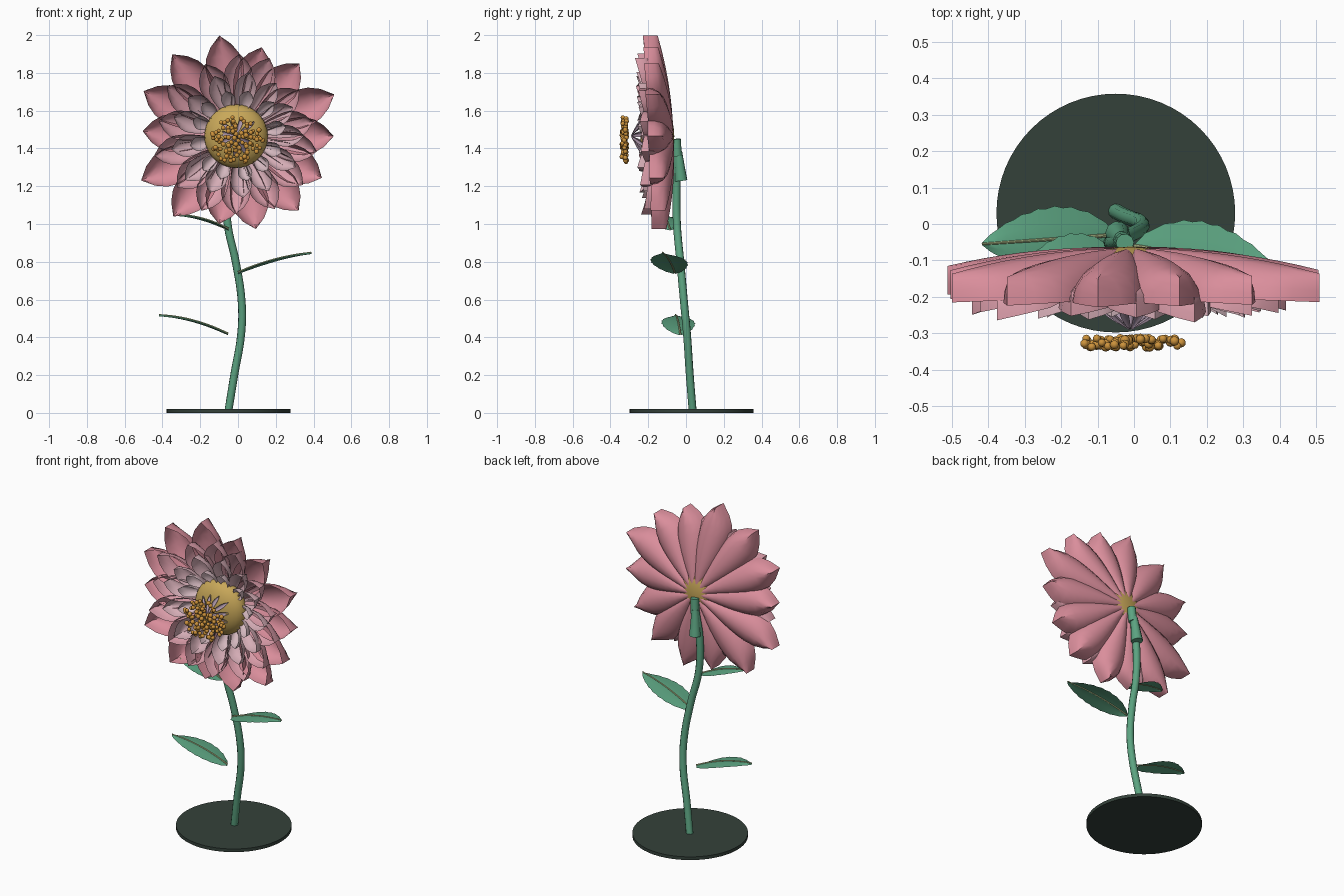
import bpy, bmesh, math, random
from mathutils import Vector, Matrix

if "Cube" in bpy.data.objects:
    bpy.data.objects.remove(bpy.data.objects["Cube"])

random.seed(4)
CX, CZ = -0.01, 1.465            # flower centre


def mat(name, c):
    m = bpy.data.materials.new(name)
    m.diffuse_color = (*c, 1)
    m.use_nodes = True
    m.node_tree.nodes["Principled BSDF"].inputs["Base Color"].default_value = m.diffuse_color
    return m


PINK = mat("pink", (0.70, 0.27, 0.33))
ROSE = mat("light rose", (0.69, 0.33, 0.39))
PALE = mat("pale pink", (0.67, 0.42, 0.47))
BLUSH = mat("faint blush", (0.66, 0.48, 0.52))
MAUVE = mat("mauve", (0.42, 0.31, 0.41))
YELLOW = mat("yellow", (0.58, 0.39, 0.10))
ORANGE = mat("amber", (0.61, 0.29, 0.045))
GREEN = mat("leaf green", (0.107, 0.37, 0.22))
VEIN = mat("pale vein", (0.46, 0.54, 0.27))
DARK = mat("dark green", (0.034, 0.053, 0.042))


def finish(name, bm, material, angle=40):
    me = bpy.data.meshes.new(name)
    bm.to_mesh(me)
    bm.free()
    ob = bpy.data.objects.new(name, me)
    bpy.context.collection.objects.link(ob)
    me.materials.append(material)
    bpy.ops.object.select_all(action='DESELECT')
    ob.select_set(True)
    bpy.context.view_layer.objects.active = ob
    bpy.ops.object.shade_smooth_by_angle(angle=math.radians(angle))
    return ob


def grid(bm, rows):
    """Skin a list of point rows with quads."""
    vs = [[bm.verts.new(p) for p in row] for row in rows]
    for a, b in zip(vs, vs[1:]):
        for i in range(len(a) - 1):
            bm.faces.new((a[i], a[i + 1], b[i + 1], b[i]))


def tube(name, points, radii, material, sides=12):
    cu = bpy.data.curves.new(name, 'CURVE')
    cu.dimensions = '3D'
    cu.bevel_depth = 1.0
    cu.bevel_resolution = sides // 4
    cu.use_fill_caps = True
    cu.resolution_u = 5
    sp = cu.splines.new('BEZIER')
    sp.bezier_points.add(len(points) - 1)
    for bp, p, r in zip(sp.bezier_points, points, radii):
        bp.co, bp.radius = p, r
        bp.handle_left_type = bp.handle_right_type = 'AUTO'
    tmp = bpy.data.objects.new(name, cu)
    bpy.context.collection.objects.link(tmp)
    bpy.context.view_layer.update()
    bm = bmesh.new()
    me = tmp.to_mesh()
    bm.from_mesh(me)
    tmp.to_mesh_clear()
    bpy.data.objects.remove(tmp)
    return finish(name, bm, material)


def petal(bm, ang, r0, r1, width, y0, lift, depth, power=2):
    """Boat-shaped petal: keel at the back, sides meeting in an upright prow."""
    ca, sa = math.cos(ang), math.sin(ang)
    rows = []
    n = 9
    for i in range(n + 1):
        t = i / n
        r = r0 + (r1 - r0) * t
        rise = math.sin(math.pi / 2 * min(t / 0.66, 1)) ** 1.3
        taper = 1 if t < 0.66 else math.cos(math.pi / 2 * (t - 0.66) / 0.34) ** 0.8
        w = width * (0.2 + 0.8 * rise) * taper
        d = depth * (0.3 + 0.7 * rise) * (1 - 0.25 * max(0, t - 0.66) / 0.34)
        keel = y0 - lift * t ** power
        row = []
        for j in range(9):
            th = math.pi / 2 * (j / 4 - 1)
            s, y = w * math.sin(th), keel - d * (1 - math.cos(th))
            dz = r * sa + s * ca
            # the head leans slightly forward at the top
            row.append((CX + r * ca - s * sa, y - 0.045 * dz, CZ + dz))
        rows.append(row)
    grid(bm, rows)


# Base disc
bm = bmesh.new()
bmesh.ops.create_cone(bm, cap_ends=True, segments=64, radius1=0.328, radius2=0.328,
                      depth=0.02, matrix=Matrix.Translation((-0.05, 0.03, 0.01)))
finish("base_disc", bm, DARK)

# Stem and the neck behind the flower
tube("stem", [(-0.05, 0.035, 0.015), (-0.02, 0.02, 0.2), (0.017, 0.005, 0.42), (0.02, -0.01, 0.58),
              (-0.012, -0.03, 0.8), (-0.055, -0.048, 1.0), (-0.06, -0.05, 1.2), (-0.035, -0.045, 1.38)],
     [0.021, 0.021, 0.021, 0.021, 0.021, 0.021, 0.022, 0.022], GREEN)
tube("neck_collar", [(-0.045, -0.026, 1.23), (-0.04, -0.034, 1.31), (-0.035, -0.04, 1.385)],
     [0.034, 0.027, 0.02], GREEN)
tube("neck_top", [(-0.03, -0.046, 1.36), (-0.025, -0.052, 1.45)], [0.025, 0.025], GREEN)


# Leaves: arched blades with a thin vein
def leaf(name, start, end, arch, half):
    a, b = Vector(start), Vector(end)
    side = (b - a).cross(Vector((0, 0, 1))).normalized()
    if side.y < 0:
        side = -side
    n = 16
    rows, mid = [], []
    for i in range(n + 1):
        t = i / n
        p = a.lerp(b, t) + Vector((0, 0, arch * 4 * t * (1 - t)))
        mid.append(p)
        w = half * max(0.03, math.sin(math.pi * t ** 0.85) ** 0.75 if 0 < t < 1 else 0)
        w *= 1 + (0.04 if i % 2 else -0.02)
        rows.append([p + side * w * s - Vector((0, 0, 0.009 * abs(s))) for s in (-1, -0.5, 0, 0.5, 1)])
    bm = bmesh.new()
    grid(bm, rows)
    bmesh.ops.recalc_face_normals(bm, faces=bm.faces)
    if sum(f.normal.z for f in bm.faces) < 0:
        bmesh.ops.reverse_faces(bm, faces=bm.faces)
    finish(name, bm, GREEN)
    tube(name + "_vein", mid[::4], [0.0055, 0.005, 0.0045, 0.004, 0.0035], VEIN, 8)


leaf("lower_leaf", (-0.052, -0.03, 0.42), (-0.418, -0.055, 0.52), 0.02, 0.087)
leaf("middle_leaf", (0.0, -0.06, 0.745), (0.388, -0.125, 0.85), 0.016, 0.095)
leaf("upper_leaf", (-0.05, -0.085, 0.975), (-0.31, -0.125, 1.05), 0.015, 0.075)

# Outer petals: hand-placed angle in degrees and tip radius
outer = [(99.5, .54), (74, .49), (49, .51), (23, .565), (0, .517), (-26, .505), (-50, .515),
         (-78, .503), (-101, .474), (-128, .54), (-155, .555), (177, .495), (154, .545), (128, .55)]
bm = bmesh.new()
for deg, r in outer:
    petal(bm, math.radians(deg), 0.048, r, 0.1, -0.066, 0.06, 0.105)
finish("outer_petals", bm, PINK)

# Inner rings: name, count, root radius, tip radius, half width, keel position, lift, depth, colour
rings = [("second_petals", 14, 0.08, 0.435, 0.078, -0.09, 0.095, 0.085, ROSE),
         ("third_petals", 13, 0.10, 0.34, 0.057, -0.115, 0.09, 0.07, PALE),
         ("fourth_petals", 12, 0.125, 0.255, 0.038, -0.135, 0.075, 0.055, BLUSH)]
for k, (name, count, r0, r, w, y0, lift, d, m) in enumerate(rings):
    bm = bmesh.new()
    for i in range(count):
        ang = math.tau * (i + 0.5 * (k % 2)) / count + 0.22 + random.uniform(-0.06, 0.06)
        petal(bm, ang, r0, r * random.uniform(0.94, 1.06), w, y0, lift * random.uniform(0.8, 1.1), d)
    finish(name, bm, m)

# Domed flower centre
bm = bmesh.new()
bmesh.ops.create_uvsphere(bm, u_segments=32, v_segments=18, radius=1,
                          matrix=Matrix.Translation((CX, -0.152, CZ)) @ Matrix.Diagonal((0.168, 0.09, 0.168, 1)))
finish("flower_centre", bm, YELLOW)

# Pointed florets fanning back in a cone from the front of the centre
bm = bmesh.new()
for i in range(11):
    petal(bm, math.tau * i / 11 + 0.1, 0.004, 0.115 * random.uniform(0.8, 1.1), 0.012, -0.287, -0.075, 0.012, 1)
finish("centre_florets", bm, MAUVE)

# Pollen beads in a flat cluster ahead of the centre
bm = bmesh.new()
for i in range(90):
    r = 0.138 * math.sqrt((i + 0.5) / 90)
    a = i * 2.39996 + random.uniform(-0.3, 0.3)
    p = (CX + 0.002 + r * math.cos(a), random.uniform(-0.338, -0.314), CZ - 0.022 + 0.9 * r * math.sin(a))
    bmesh.ops.create_uvsphere(bm, u_segments=10, v_segments=7, radius=random.uniform(0.011, 0.014),
                              matrix=Matrix.Translation(p))
finish("pollen_beads", bm, ORANGE, 60)
